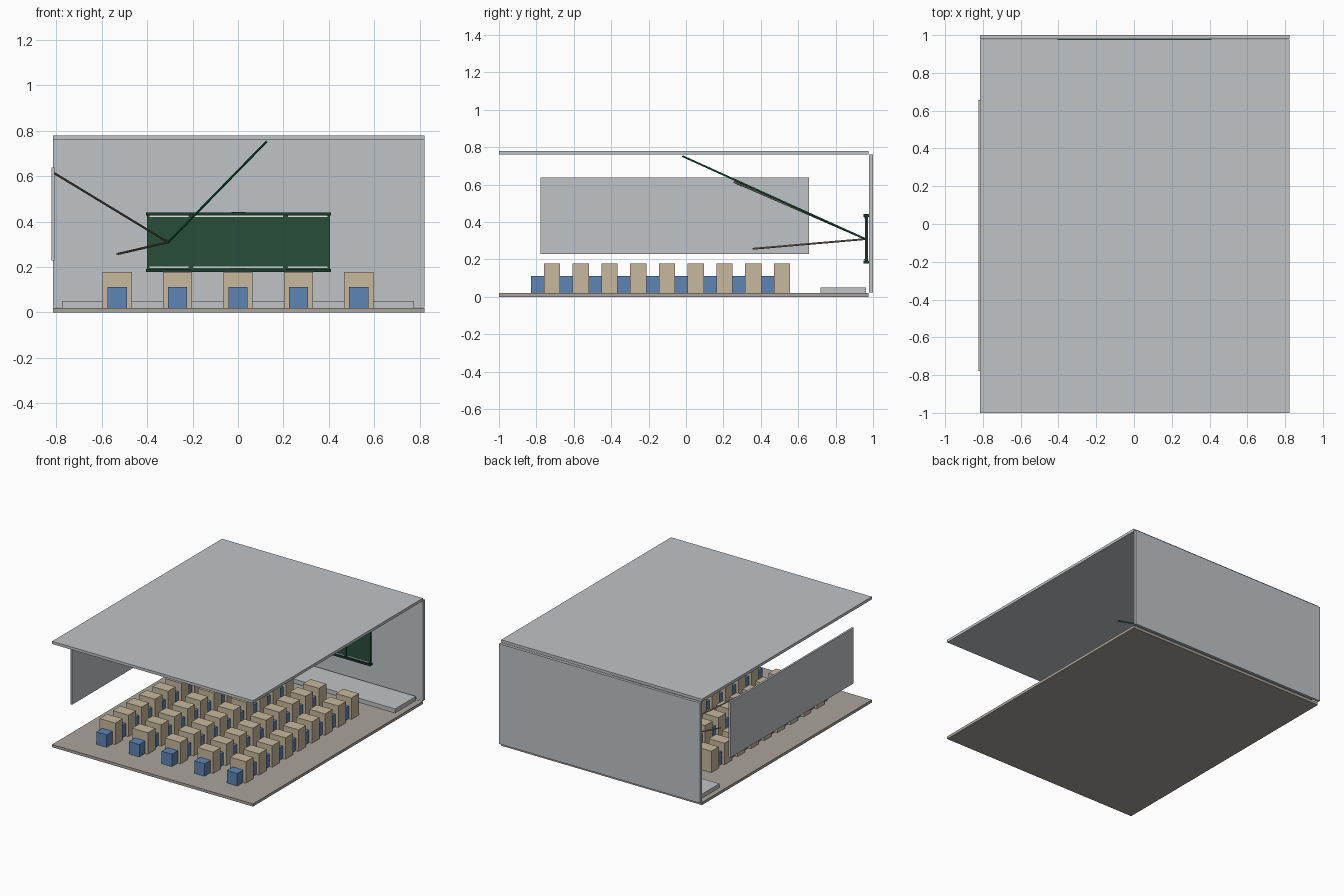
import bpy, bmesh
from mathutils import Vector

if "Cube" in bpy.data.objects:
    bpy.data.objects.remove(bpy.data.objects["Cube"])


def material(name, rgb):
    m = bpy.data.materials.new(name)
    m.diffuse_color = (*rgb, 1)
    m.use_nodes = True
    m.node_tree.nodes["Principled BSDF"].inputs["Base Color"].default_value = m.diffuse_color
    return m


GREY = material("pale grey", (0.52, 0.55, 0.57))
FLOOR = material("warm grey", (0.40, 0.37, 0.33))
WOOD = material("desk tan", (0.58, 0.48, 0.34))
BLUE = material("chair blue", (0.11, 0.235, 0.47))
BOARD = material("board green", (0.022, 0.075, 0.042))
FRAME = material("dark frame green", (0.012, 0.045, 0.025))
TRIM = material("trim white", (0.8, 0.8, 0.78))
GREEN = material("ray green", (0.01, 0.26, 0.11))
BROWN = material("ray brown", (0.33, 0.25, 0.18))


def finish(bm, name, mat):
    mesh = bpy.data.meshes.new(name)
    bm.to_mesh(mesh)
    bm.free()
    mesh.materials.append(mat)
    ob = bpy.data.objects.new(name, mesh)
    bpy.context.collection.objects.link(ob)
    return ob


def box(name, x, y, z, mat):
    """Box from (min, max) ranges."""
    bm = bmesh.new()
    bmesh.ops.create_cube(bm, size=1)
    for v in bm.verts:
        v.co = [r[0] if c < 0 else r[1] for c, r in zip(v.co, (x, y, z))]
    return finish(bm, name, mat)


def rod(name, a, b, mat, radius=0.005):
    a, b = Vector(a), Vector(b)
    bm = bmesh.new()
    bmesh.ops.create_cone(bm, cap_ends=True, segments=8, radius1=radius,
                          radius2=radius, depth=(b - a).length)
    rot = (b - a).to_track_quat('Z', 'Y')
    for v in bm.verts:
        v.co = rot @ v.co + (a + b) / 2
    return finish(bm, name, mat)


# Room shell
room_x = (-0.814, 0.822)
box("floor", room_x, (-1, 0.977), (0, 0.02), FLOOR)
box("ceiling", room_x, (-1, 0.977), (0.76, 0.78), GREY)
box("back_wall", room_x, (0.979, 1), (0.022, 0.76), GREY)
box("side_window_panel", (-0.822, -0.808), (-0.777, 0.657), (0.229, 0.638), GREY)
box("stage", (-0.776, 0.776), (0.72, 0.963), (0.02, 0.05), GREY)

# Desks with a chair in front of each
for row in range(9):
    y = -0.76 + row * 0.1537
    for col in range(-2, 3):
        x = col * 0.266
        box("desk", (x - 0.064, x + 0.064), (y, y + 0.087), (0.02, 0.178), WOOD)
        box("chair", (x - 0.042, x + 0.042), (y - 0.069, y + 0.004), (0.02, 0.112), BLUE)

# Chalkboard: two outer panels behind a sliding centre panel
for name, x, y in (("board_left", (-0.402, -0.205), (0.962, 0.972)),
                   ("board_centre", (-0.208, 0.21), (0.956, 0.964)),
                   ("board_right", (0.208, 0.406), (0.962, 0.972))):
    box(name, x, y, (0.185, 0.435), BOARD)
    for z in (0.196, 0.42):
        box("board_trim", (x[0] + 0.012, x[1] - 0.012), (y[0] - 0.003, y[0] + 0.001),
            (z, z + 0.006), TRIM)
for name, z in (("board_rail_bottom", 0.178), ("board_rail_top", 0.426)):
    box(name, (-0.406, 0.41), (0.95, 0.979), (z, z + 0.014), FRAME)
    box("board_latch", (-0.028, 0.032), (0.948, 0.976), (z + 0.002, z + 0.017), FRAME)

# Sight-line rods from one point on the board
origin = (-0.308, 0.96, 0.309)
rod("ceiling_ray", origin, (0.125, -0.018, 0.752), GREEN)
rod("window_ray", origin, (-0.81, 0.258, 0.614), BROWN)
rod("seat_ray", origin, (-0.532, 0.357, 0.257), BROWN)
